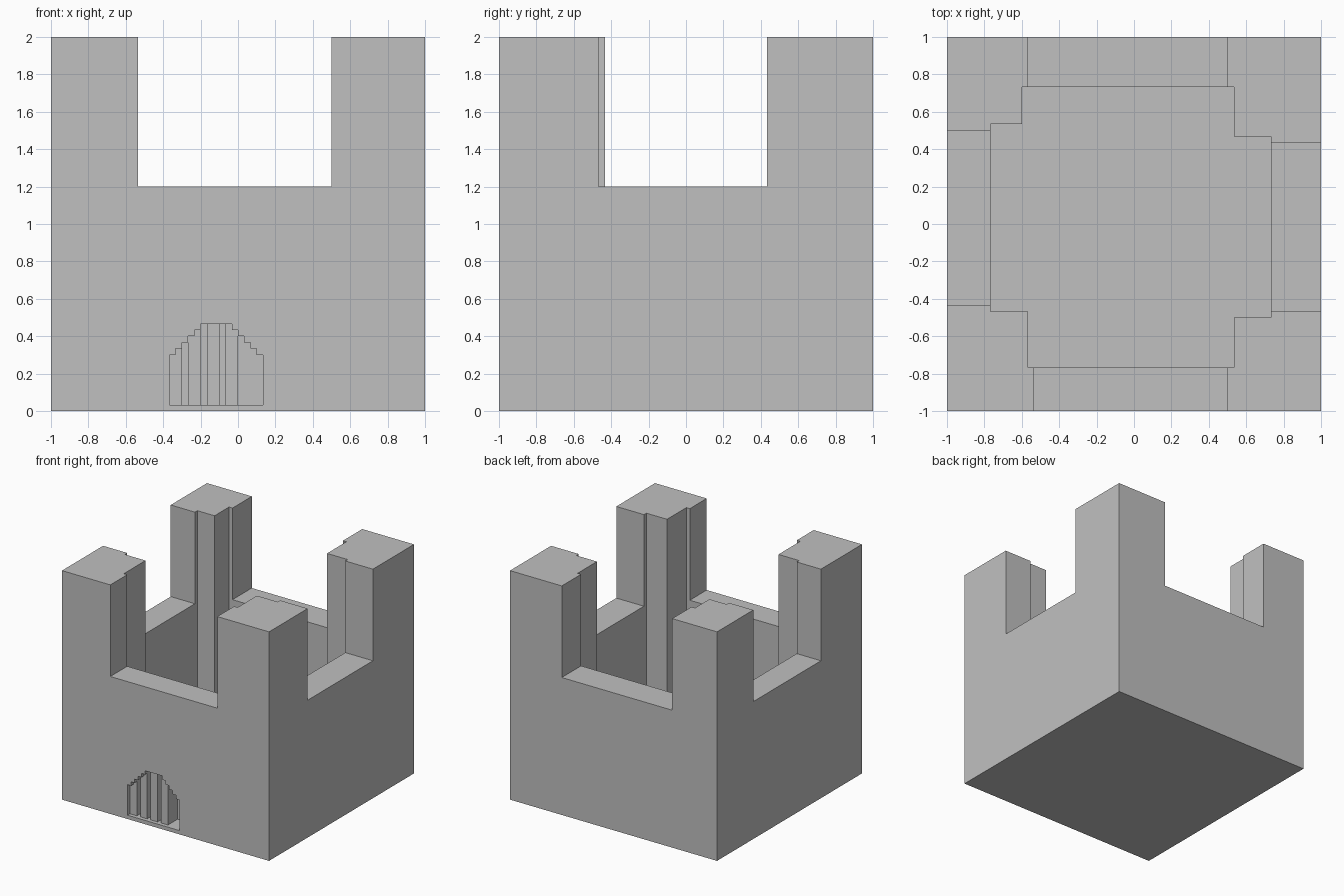
import bpy
import bmesh
from mathutils import Vector

if "Cube" in bpy.data.objects:
    bpy.data.objects.remove(bpy.data.objects["Cube"], do_unlink=True)

U = 1 / 30  # one block; all sizes below are in blocks

stone = bpy.data.materials.new("grey stone")
stone.use_nodes = True
grey = (0.53, 0.53, 0.53, 1)
stone.diffuse_color = grey
stone.node_tree.nodes["Principled BSDF"].inputs["Base Color"].default_value = grey


def prism(name, outline, lo, hi, axis="z"):
    """Extrude an outline: an xy plan along z, or an xz elevation along y."""
    def place(a, b, c):
        return Vector((a, b, c) if axis == "z" else (a, c, b)) * U
    bm = bmesh.new()
    face = bm.faces.new([bm.verts.new(place(a, b, lo)) for a, b in outline])
    grown = bmesh.ops.extrude_face_region(bm, geom=[face])["geom"]
    moved = [g for g in grown if isinstance(g, bmesh.types.BMVert)]
    bmesh.ops.translate(bm, verts=moved, vec=place(0, 0, hi - lo))
    bmesh.ops.recalc_face_normals(bm, faces=bm.faces)
    mesh = bpy.data.meshes.new(name)
    bm.to_mesh(mesh)
    bm.free()
    mesh.materials.append(stone)
    obj = bpy.data.objects.new(name, mesh)
    bpy.context.collection.objects.link(obj)
    return obj


def rect(x0, x1, y0, y1):
    return [(x0, y0), (x1, y0), (x1, y1), (x0, y1)]


def cut(target, cutter):
    cutter.hide_render = True
    mod = target.modifiers.new("cut", "BOOLEAN")
    mod.operation = "DIFFERENCE"
    mod.solver = "EXACT"
    mod.object = cutter
    bpy.context.view_layer.objects.active = target
    bpy.ops.object.modifier_apply(modifier=mod.name)
    bpy.data.objects.remove(cutter, do_unlink=True)


def arch(x0, x1):
    """Part of the stepped gate arch between two block columns."""
    outline = [(x1, 1), (x0, 1)]
    last = None
    for x in range(x0, x1):
        top = min(14, 9 + min(x + 11, 3 - x))
        if top != last:
            if last is not None:
                outline.append((x, last))
            outline.append((x, top))
        last = top
    return outline + [(x1, last)]


# Solid keep
walls = prism("castle_walls", rect(-30, 30, -30, 30), 0, 60)

# Courtyard, leaving a square pillar in each corner
courtyard = [(-17, -23), (16, -23), (16, -15), (22, -15), (22, 14), (16, 14),
             (16, 22), (-18, 22), (-18, 16), (-23, 16), (-23, -14), (-17, -14)]
cut(walls, prism("courtyard_cutter", courtyard, 1, 64))

# Wide gap in the top of each wall, leaving four corner towers
for gap in (rect(-16, 15, -34, -20), rect(-17, 15, 20, 34),
            rect(-34, -20, -13, 15), rect(20, 34, -14, 13)):
    cut(walls, prism("gap_cutter", gap, 36, 64))

# Gate recess in the front wall
cut(walls, prism("gate_cutter", arch(-11, 4), -34, -25, "y"))

# Gate bars, set one block back
for i in range(4):
    x = -11 + 3 * i
    prism(f"gate_bar_{i + 1}", arch(x, x + 2), -29, -25, "y")
